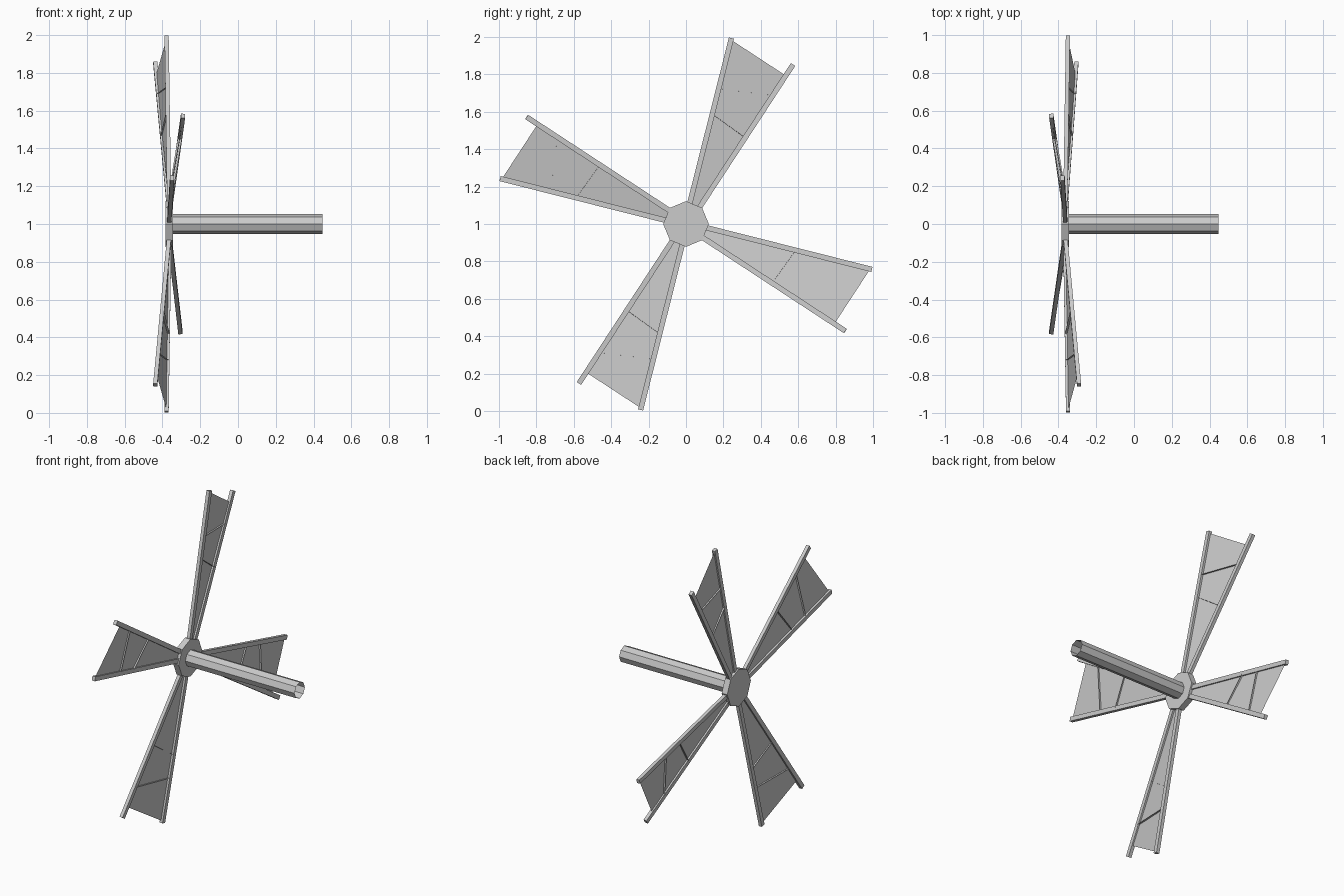
import bpy
import bmesh
import math
from mathutils import Vector, Matrix

if "Cube" in bpy.data.objects:
    bpy.data.objects.remove(bpy.data.objects["Cube"], do_unlink=True)

# One plain grey for everything
grey = bpy.data.materials.new("plain grey")
grey.use_nodes = True
color = (0.6, 0.6, 0.6, 1)
grey.diffuse_color = color
grey.node_tree.nodes["Principled BSDF"].inputs["Base Color"].default_value = color

HUB_X = -0.364
AXIS = Vector((HUB_X, 0, 1))


def finish(name, bm):
    mesh = bpy.data.meshes.new(name)
    bm.to_mesh(mesh)
    bm.free()
    mesh.materials.append(grey)
    obj = bpy.data.objects.new(name, mesh)
    bpy.context.collection.objects.link(obj)
    return obj


def octagon(name, radius, x0, x1, capped):
    """Eight-sided cylinder along x with corners on the y and z axes."""
    bm = bmesh.new()
    place = Matrix.Translation(((x0 + x1) / 2, 0, 1)) @ Matrix.Rotation(math.pi / 2, 4, 'Y')
    bmesh.ops.create_cone(bm, cap_ends=capped, segments=8, radius1=radius,
                          radius2=radius, depth=x1 - x0, matrix=place)
    return finish(name, bm)


def beam(name, start, end, width, depth):
    """Square bar between two points, its depth facing along x."""
    along = end - start
    d = along.normalized()
    side = Vector((1, 0, 0)).cross(d).normalized()
    out = d.cross(side)
    frame = Matrix((side * width, out * depth, along)).transposed().to_4x4()
    frame.translation = (start + end) / 2
    bm = bmesh.new()
    bmesh.ops.create_cube(bm, size=1, matrix=frame)
    bmesh.ops.recalc_face_normals(bm, faces=bm.faces)
    return finish(name, bm)


def sheet(name, corners):
    bm = bmesh.new()
    bm.faces.new([bm.verts.new(c) for c in corners])
    return finish(name, bm)


# Hub and hollow axle
octagon("hub", 0.122, -0.384, -0.344, True)
octagon("axle", 0.053, -0.344, 0.447, False)


def blade(prefix, quarter, tilt_a, tilt_b):
    turn = Matrix.Rotation(-quarter * math.pi / 2, 3, 'X')

    def point(x, y, z):
        return AXIS + turn @ Vector((x, y, z))

    # Two diverging spars
    a0, a1 = point(0, 0.015, 0.09), point(tilt_a, 0.243, 0.994)
    b0, b1 = point(0, 0.06, 0.07), point(tilt_b, 0.572, 0.852)
    beam(prefix + "_leading_spar", a0, a1, 0.028, 0.022)
    beam(prefix + "_trailing_spar", b0, b1, 0.028, 0.022)

    # Sail stretched between the spars
    sail = [a0, a0.lerp(a1, 0.99), b0.lerp(b1, 0.925), b0]
    sheet(prefix + "_sail", sail)
    normal = (a1 - a0).cross(b1 - a0).normalized() * 0.011

    # Two thin ribs standing on both faces of the sail
    for name, on_a, on_b in (("inner", 0.55, 0.5), ("outer", 0.7, 0.79)):
        p, q = a0.lerp(a1, on_a), b0.lerp(b1, on_b)
        sheet(f"{prefix}_{name}_rib", [p - normal, q - normal, q + normal, p + normal])


blade("upper_blade", 0, -0.014, -0.074)
blade("back_blade", 1, 0.014, 0.059)
blade("lower_blade", 2, -0.014, -0.074)
blade("front_blade", 3, 0.015, 0.073)
